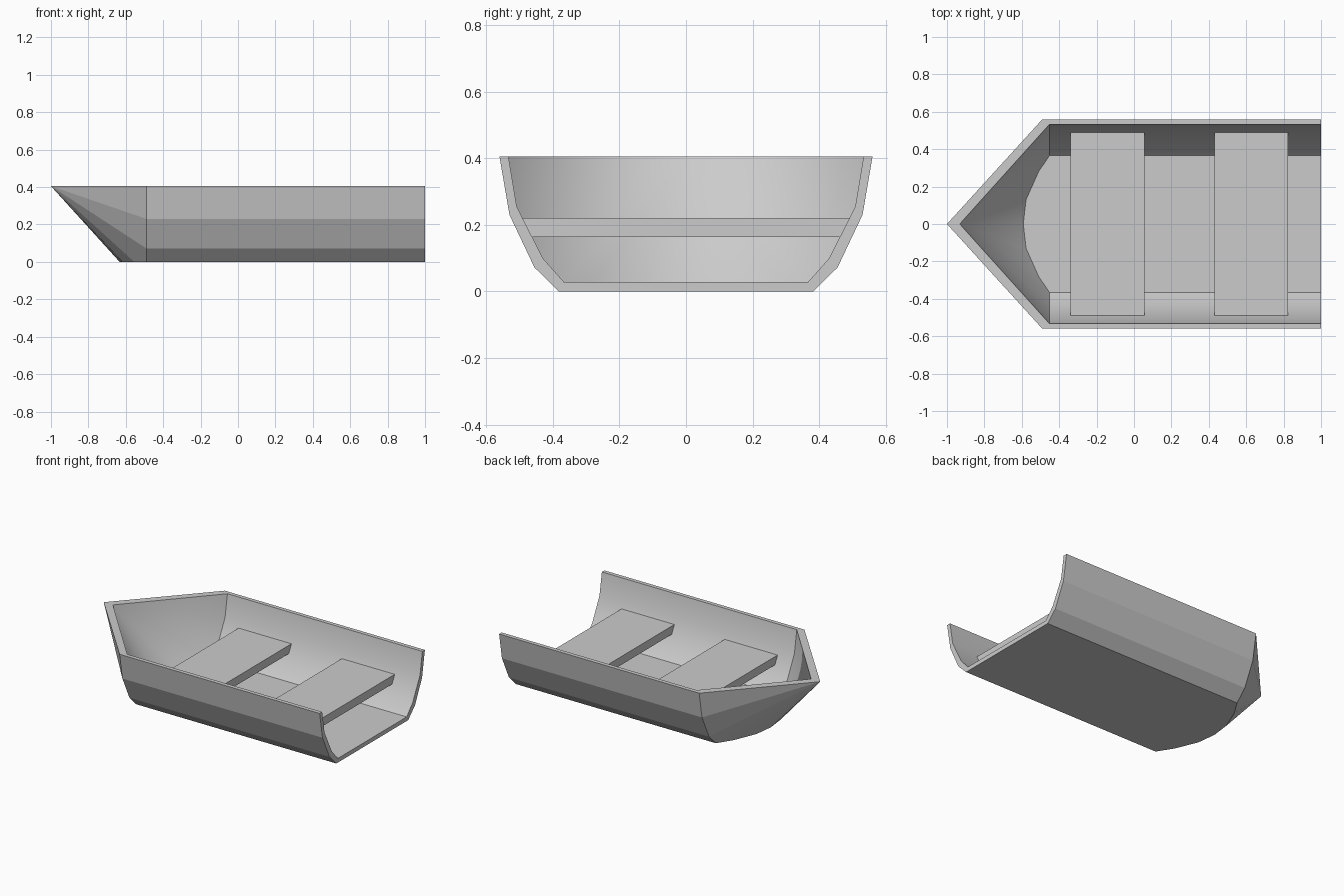
import bpy, bmesh

if "Cube" in bpy.data.objects:
    bpy.data.objects.remove(bpy.data.objects["Cube"])


def skin(bm, side, floor_arc, bow_x, tip_x, inside):
    """One skin of the hull: straight sides, flat floor and a bow fan. Returns the stern line and rim."""
    stern_line = side + [(-y, z) for y, z in reversed(side)]
    stern = [bm.verts.new((1, y, z)) for y, z in stern_line]
    fore = [bm.verts.new((bow_x, y, z)) for y, z in stern_line]
    n = len(side)
    floor_z = side[-1][1]
    points = floor_arc + [(x, -y) for x, y in reversed(floor_arc) if y > 0]
    arc = [bm.verts.new((x, y, floor_z)) for x, y in points]
    tip = bm.verts.new((tip_x, 0, 0.405))

    # Straight planks of both sides
    curved = []
    for i in range(len(stern) - 1):
        if i != n - 1:
            curved.append(bm.faces.new((stern[i], stern[i + 1], fore[i + 1], fore[i])))
    # Floor, rounded towards the bow
    bm.faces.new([stern[n - 1], stern[n], fore[n]] + arc[::-1] + [fore[n - 1]])
    # Bow planks meeting at the tip
    outline = fore[:n] + arc + fore[n:]
    for a, b in zip(outline, outline[1:]):
        curved.append(bm.faces.new((a, b, tip)))
    # The inside is softly shaded, with a crease where the bow starts
    if inside:
        for f in curved:
            f.smooth = True
        for a, b in zip(fore, fore[1:]):
            e = bm.edges.get((a, b))
            if e:
                e.smooth = False
    return stern, [stern[0], fore[0], tip, fore[-1], stern[-1]]


def bridge(bm, a, b):
    for i in range(len(a) - 1):
        bm.faces.new((a[i], a[i + 1], b[i + 1], b[i]))


# Hull: outer and inner skins joined by the rim and the open stern edge
bm = bmesh.new()
outer_stern, outer_rim = skin(
    bm, [(0.56, 0.405), (0.53, 0.23), (0.455, 0.072), (0.382, 0)],
    [(-0.555, 0.28), (-0.617, 0.13), (-0.633, 0)], -0.49, -1, False)
inner_stern, inner_rim = skin(
    bm, [(0.533, 0.405), (0.508, 0.255), (0.43, 0.1), (0.366, 0.028)],
    [(-0.51, 0.28), (-0.577, 0.13), (-0.592, 0)], -0.452, -0.932, True)
bridge(bm, outer_stern, inner_stern)
bridge(bm, outer_rim, inner_rim)
bmesh.ops.recalc_face_normals(bm, faces=bm.faces)
mesh = bpy.data.meshes.new("hull")
bm.to_mesh(mesh)
bm.free()
bpy.context.collection.objects.link(bpy.data.objects.new("hull", mesh))

# Two bench seats let into the sides
for name, x in (("front_seat", -0.142), ("rear_seat", 0.627)):
    bpy.ops.mesh.primitive_cube_add(size=1, location=(x, 0, 0.192))
    seat = bpy.context.object
    seat.name = name
    seat.scale = (0.394, 0.984, 0.056)
